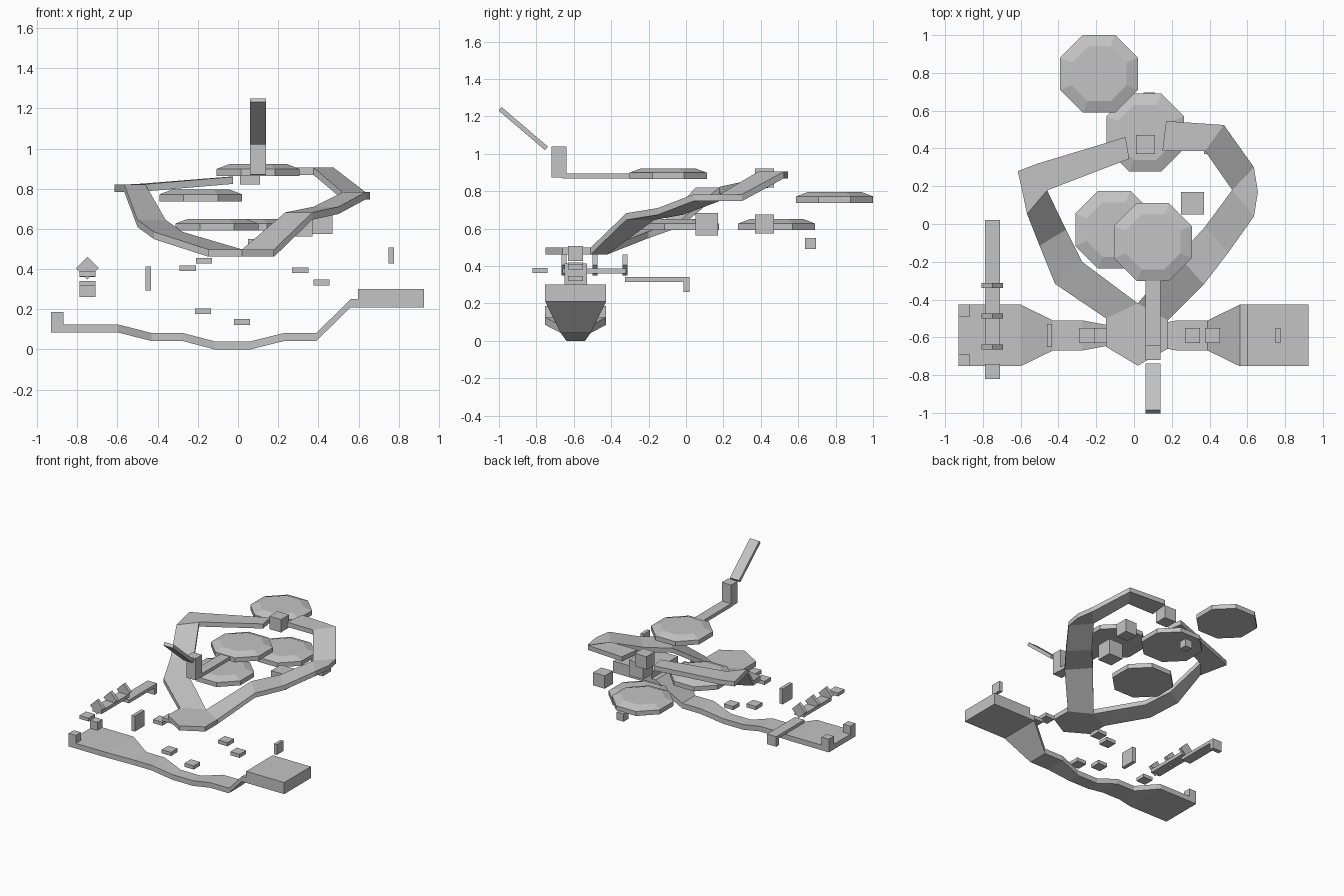
import bpy, bmesh, math
from mathutils import Matrix

if "Cube" in bpy.data.objects:
    bpy.data.objects.remove(bpy.data.objects["Cube"])

grey = bpy.data.materials.new("plain_grey")
grey.diffuse_color = (0.55, 0.55, 0.55, 1)
grey.use_nodes = True
grey.node_tree.nodes["Principled BSDF"].inputs["Base Color"].default_value = grey.diffuse_color


def finish(bm, name):
    bmesh.ops.remove_doubles(bm, verts=bm.verts, dist=0.0005)
    bmesh.ops.recalc_face_normals(bm, faces=bm.faces)
    me = bpy.data.meshes.new(name)
    bm.to_mesh(me)
    bm.free()
    me.materials.append(grey)
    ob = bpy.data.objects.new(name, me)
    bpy.context.collection.objects.link(ob)
    return ob


def box(name, x, y, z, tilt=None):
    """Box from (min, max) ranges; tilt = (axis, degrees) about its centre."""
    bm = bmesh.new()
    bmesh.ops.create_cube(bm, size=1)
    bmesh.ops.scale(bm, verts=bm.verts, vec=(x[1] - x[0], y[1] - y[0], z[1] - z[0]))
    if tilt:
        bmesh.ops.rotate(bm, verts=bm.verts, matrix=Matrix.Rotation(math.radians(tilt[1]), 3, tilt[0]))
    bmesh.ops.translate(bm, verts=bm.verts, vec=(sum(x) / 2, sum(y) / 2, sum(z) / 2))
    return finish(bm, name)


def strip(name, rows, thick):
    """Closed slab through cross-sections (outer x, y, inner x, y, top z)."""
    bm = bmesh.new()
    secs = []
    for ox, oy, ix, iy, z in rows:
        secs.append([bm.verts.new(p) for p in
                     ((ox, oy, z), (ix, iy, z), (ix, iy, z - thick), (ox, oy, z - thick))])
    for a, b in zip(secs, secs[1:]):
        for i in range(4):
            j = (i + 1) % 4
            bm.faces.new((a[i], a[j], b[j], b[i]))
    bm.faces.new(secs[0])
    bm.faces.new(secs[-1])
    return finish(bm, name)


def island(name, cx, cy, z):
    """Octagonal disc with a bevelled top edge."""
    bm = bmesh.new()
    rings = []
    for ap, h in ((0.206, 0), (0.206, 0.035), (0.145, 0.058)):
        r = ap / math.cos(math.pi / 8)
        rings.append([bm.verts.new((cx + r * math.cos((k + .5) * math.pi / 4),
                                    cy + r * math.sin((k + .5) * math.pi / 4), z + h)) for k in range(8)])
    for a, b in zip(rings, rings[1:]):
        for k in range(8):
            n = (k + 1) % 8
            bm.faces.new((a[k], a[n], b[n], b[k]))
    bm.faces.new(rings[0])
    bm.faces.new(rings[-1])
    return finish(bm, name)


# lower path along the front: x, half width, top z
YC = -0.59
lower = [(-.93, .163, .125), (-.60, .163, .125), (-.43, .08, .082), (-.275, .08, .082), (-.115, .05, .04),
         (.06, .05, .04), (.23, .08, .082), (.39, .08, .082), (.56, .163, .25), (.60, .163, .25)]
strip("lower_path", [(x, YC - w, x, YC + w, z) for x, w, z in lower], 0.04)
box("end_platform", (.597, .925), (YC - .163, YC + .163), (.21, .30))
for s in (-1, 1):
    y = YC + s * .132
    box("start_post", (-.93, -.868), (y - .031, y + .031), (.12, .187))

# rising loop path; repeated inner points make the fanned corners
E = (.02, -.42)
H = (.52, .18)
loop = [(-.045, .46, -.025, .345, .86),
        (-.51, .32, -.46, .178, .823), (-.615, .28, -.46, .178, .82), (-.566, .053, -.46, .178, .82),
        (-.50, -.115, -.36, -.03, .645), (-.418, -.317, -.275, -.20, .585),
        (-.148, -.50, *E, .498), (-.148, -.65, *E, .498), (.02, -.75, *E, .498),
        (.18, -.66, *E, .498), (.18, -.51, *E, .498),
        (.37, -.32, .235, -.17, .682), (.50, -.15, .375, -.016, .71),
        (.635, .04, *H, .783), (.656, .17, *H, .783), (.635, .30, *H, .783),
        (.476, .524, .376, .386, .905), (.17, .545, .15, .386, .905)]
strip("loop_path", loop, 0.036)

# floating octagonal islands
for cx, cy, z in ((-.185, .795, .737), (.06, .485, .592), (-.105, -.03, .592), (.10, -.095, .864)):
    island("island", cx, cy, z)

# bridge, post and ramp leading off the top island
box("bridge", (.06, .14), (-.66, -.28), (.868, .895))
box("bridge_post", (.06, .14), (-.72, -.64), (.872, 1.04))
box("ramp", (.06, .14), (-1.033, -.707), (1.122, 1.147), ('X', -40.5))

# floating cubes: centre and size
for x, y, z, s in ((.31, .11, .623, .12), (.42, .42, .625, .1), (.06, .42, .87, .1), (.08, .665, .52, .06)):
    h = s / 2
    box("floating_cube", (x - h, x + h), (y - h, y + h), (z - h, z + h))

# stepping plates between the paths
for x, z in ((-.17, .442), (-.25, .405), (.31, .395), (.415, .333), (-.175, .19), (.02, .137)):
    box("step_plate", (x - .04, x + .04), (YC - .04, YC + .04), (z - .014, z + .014))
box("left_wall_plate", (-.461, -.433), (YC - .06, YC + .06), (.293, .413))
box("right_wall_plate", (.75, .776), (YC - .04, YC + .04), (.428, .508))

# left walkway with diamond gates
AX = (-.79, -.71)
box("walkway_beam", AX, (-.66, -.32), (.36, .386))
box("walkway_lower_beam", AX, (-.325, .02), (.315, .34))
box("walkway_tip", AX, (-.013, .02), (.262, .34))
box("walkway_step", AX, (-.82, -.74), (.363, .389))
for y in (-.325, -.487, -.652):
    box("diamond_gate", AX, (y - .0135, y + .0135), (.365, .445), ('Y', 45))
